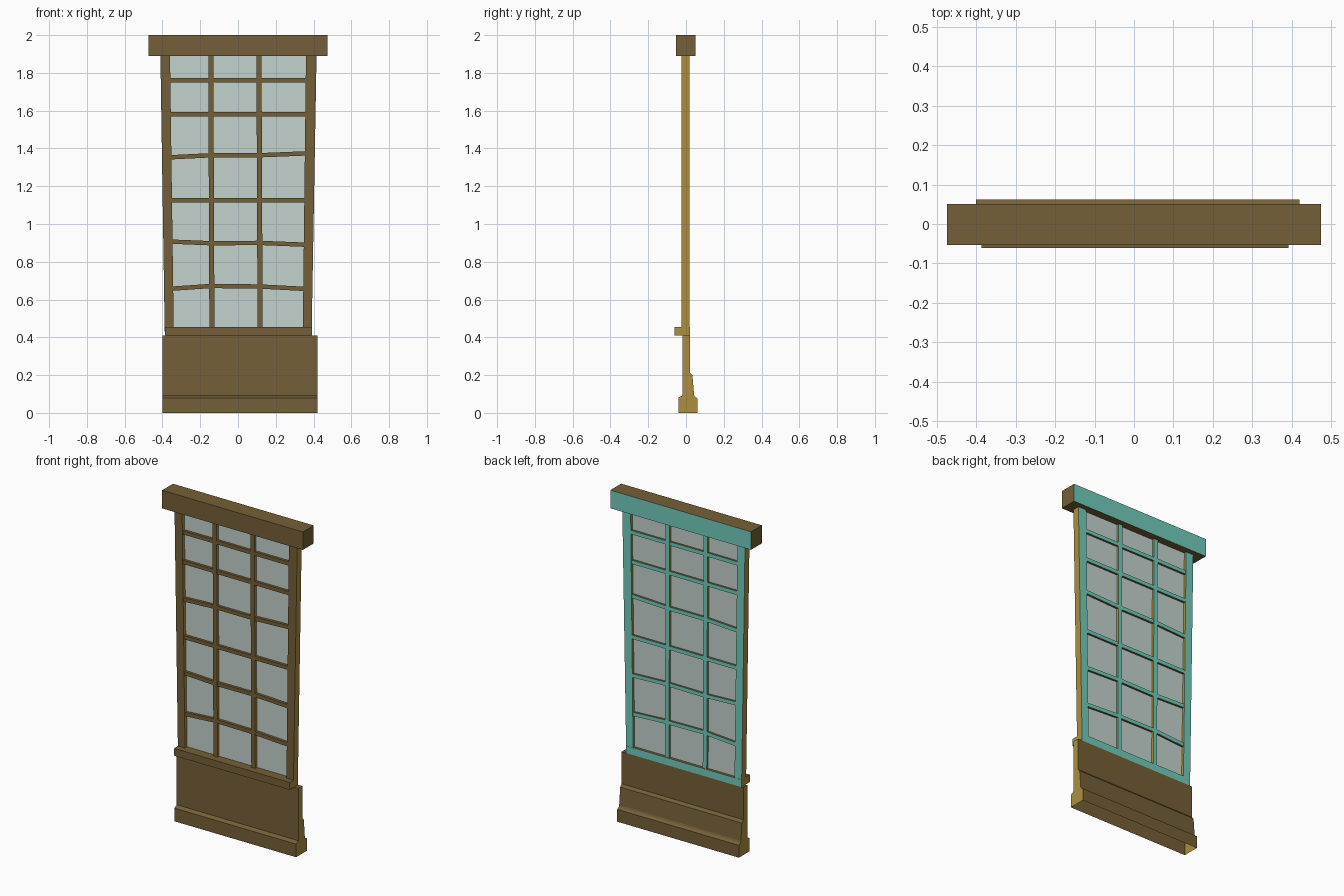
import bpy, bmesh

if "Cube" in bpy.data.objects:
    bpy.data.objects.remove(bpy.data.objects["Cube"])


def material(name, rgb):
    lin = [(c / 255 / 12.92) if c < 11 else ((c / 255 + 0.055) / 1.055) ** 2.4 for c in rgb]
    m = bpy.data.materials.new(name)
    m.diffuse_color = (*lin, 1)
    m.use_nodes = True
    m.node_tree.nodes["Principled BSDF"].inputs["Base Color"].default_value = m.diffuse_color
    return m


BROWN = material("brown wood", (117, 96, 55))
OCHRE = material("ochre edge wood", (173, 143, 62))
TEAL = material("teal paint", (113, 203, 187))
GLASS = material("pale glass", (195, 210, 205))


def prism(name, pts, a, b, axis="y", mats=(BROWN, OCHRE, TEAL), open_bottom=False):
    """Extrude a profile along y (points are x,z) or along x (points are y,z).
    Slots: 0 general, 1 faces looking along x, 2 faces looking to the back."""
    bm = bmesh.new()
    place = (lambda p, d: (p[0], d, p[1])) if axis == "y" else (lambda p, d: (d, p[0], p[1]))
    f = bm.faces.new([bm.verts.new(place(p, a)) for p in pts])
    ext = bmesh.ops.extrude_face_region(bm, geom=[f])
    move = (0, b - a, 0) if axis == "y" else (b - a, 0, 0)
    verts = [g for g in ext["geom"] if isinstance(g, bmesh.types.BMVert)]
    bmesh.ops.translate(bm, verts=verts, vec=move)
    bmesh.ops.recalc_face_normals(bm, faces=bm.faces)
    bm.normal_update()
    for f in bm.faces:
        if abs(f.normal.x) > 0.8:
            f.material_index = 1
        elif f.normal.y > 0.8:
            f.material_index = 2
    if open_bottom:
        low = [f for f in bm.faces if f.normal.z < -0.9 and f.calc_center_median().z < 0.01]
        bmesh.ops.delete(bm, geom=low, context="FACES_ONLY")
    me = bpy.data.meshes.new(name)
    bm.to_mesh(me)
    bm.free()
    for m in mats:
        me.materials.append(m)
    ob = bpy.data.objects.new(name, me)
    bpy.context.collection.objects.link(ob)
    return ob


def rect(x0, x1, z0, z1):
    return [(x0, z0), (x1, z0), (x1, z1), (x0, z1)]


Z0, Z1 = 0.43, 1.90   # hidden ends of the upright bars

# Lintel and sill
prism("lintel", rect(-0.474, 0.474, 1.89, 2.0), -0.053, 0.051, mats=(BROWN, BROWN, TEAL))
prism("sill", rect(-0.387, 0.391, 0.41, 0.455), -0.061, 0.02)

# Leaning side posts
prism("left_post", [(-0.388, Z0), (-0.340, Z0), (-0.360, Z1), (-0.411, Z1)], -0.024, 0.019)
prism("right_post", [(0.343, Z0), (0.390, Z0), (0.416, Z1), (0.360, Z1)], -0.024, 0.019)

# Upright glazing bars
for i, (lo, hi) in enumerate([(-0.138, -0.144), (0.117, 0.111)]):
    w = 0.0135
    prism(f"upright_bar_{i + 1}", [(lo - w, Z0), (lo + w, Z0), (hi + w, Z1), (hi - w, Z1)],
          -0.020, 0.017)

# Slightly crooked cross bars: heights at left post, both uprights, right post
XS = (-0.36, -0.14, 0.114, 0.365)
rows = [(1.761, 1.762, 1.761, 1.761), (1.581, 1.581, 1.581, 1.581),
        (1.353, 1.364, 1.364, 1.374), (1.125, 1.125, 1.125, 1.125),
        (0.907, 0.898, 0.900, 0.890), (0.657, 0.672, 0.669, 0.656)]
for i, zs in enumerate(rows):
    h = 0.0115
    pts = [(x, z - h) for x, z in zip(XS, zs)] + [(x, z + h) for x, z in zip(XS, zs)][::-1]
    prism(f"cross_bar_{i + 1}", pts, -0.019, 0.016)

# Glass pane
prism("glass", [(-0.36, Z0), (0.36, Z0), (0.38, Z1), (-0.38, Z1)], -0.003, 0.003,
      mats=(GLASS, GLASS, GLASS))

# Lower wall with moulded skirting, hollow underneath
profile = [(-0.041, 0), (0.062, 0), (0.062, 0.075), (0.047, 0.085), (0.043, 0.095),
           (0.034, 0.20), (0.02, 0.215), (0.02, 0.41), (-0.019, 0.41),
           (-0.019, 0.092), (-0.041, 0.08)]
prism("lower_wall", profile, -0.40, 0.42, axis="x", mats=(BROWN, OCHRE, BROWN), open_bottom=True)
